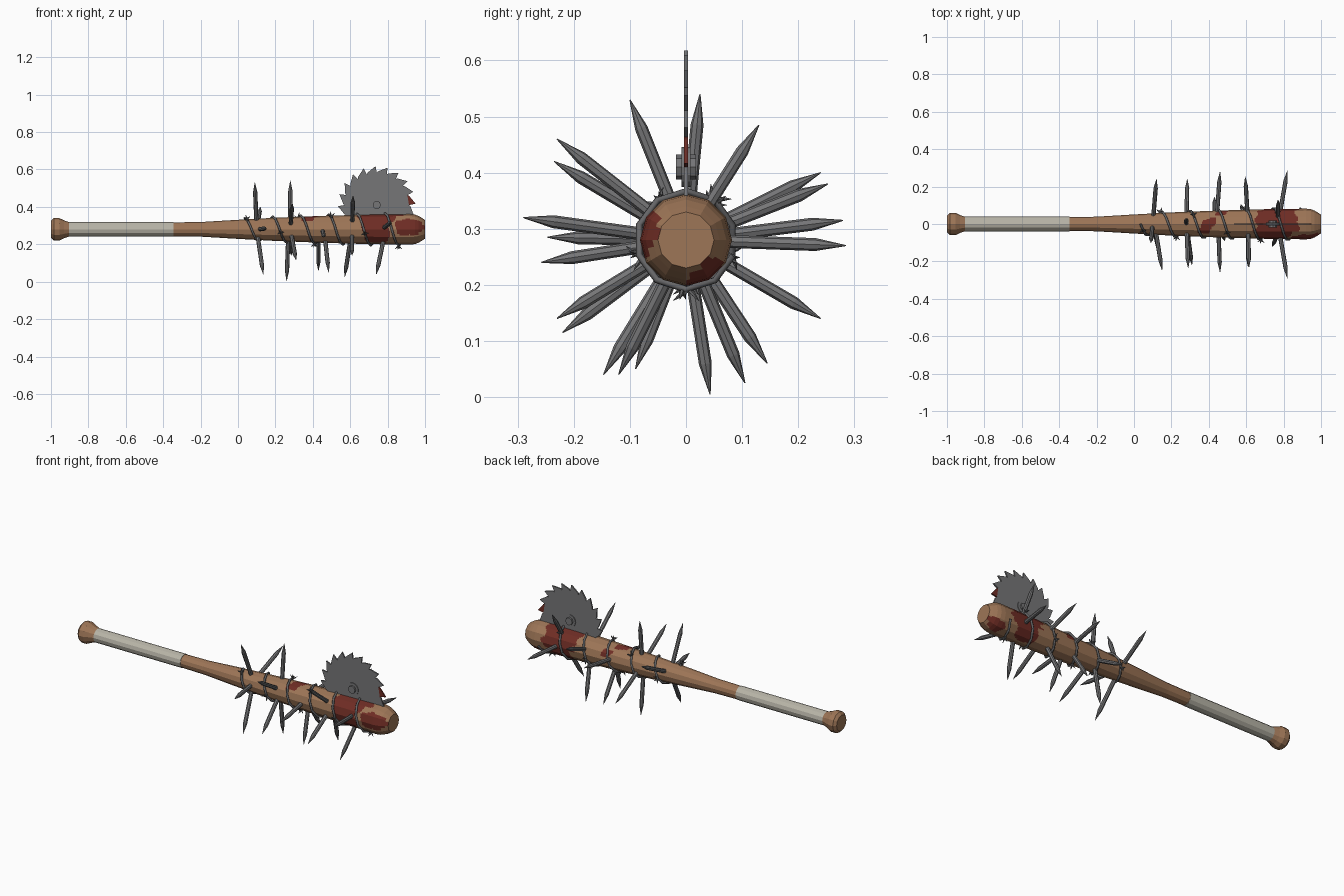
import bpy, bmesh, math
from mathutils import Vector

if "Cube" in bpy.data.objects:
    bpy.data.objects.remove(bpy.data.objects["Cube"])

AXIS_Z = 0.28


def material(name, rgb):
    m = bpy.data.materials.new(name)
    m.diffuse_color = (*rgb, 1)
    m.use_nodes = True
    m.node_tree.nodes["Principled BSDF"].inputs["Base Color"].default_value = m.diffuse_color
    return m


WOOD = material("wood", (0.34, 0.18, 0.095))
TAPE = material("grip_tape", (0.48, 0.46, 0.39))
RED = material("dark_red", (0.16, 0.026, 0.018))
STEEL = material("steel", (0.18, 0.18, 0.185))
WIRE = material("wire_steel", (0.13, 0.13, 0.135))


def finish(bm, name, mats):
    bmesh.ops.recalc_face_normals(bm, faces=bm.faces)
    me = bpy.data.meshes.new(name)
    bm.to_mesh(me)
    bm.free()
    for m in mats:
        me.materials.append(m)
    ob = bpy.data.objects.new(name, me)
    bpy.context.collection.objects.link(ob)
    return ob


def lathe(bm, profile, sides, split=1):
    """Revolve (x, radius) points about the x axis; split divides each flat side."""
    n = sides * split
    rings = []
    for x, r in profile:
        ring = []
        for i in range(n):
            k, f = divmod(i, split)
            a, b = (2 * math.pi * (k + j) / sides for j in (0, 1))
            f /= split
            y = r * (math.cos(a) * (1 - f) + math.cos(b) * f)
            z = r * (math.sin(a) * (1 - f) + math.sin(b) * f)
            ring.append(bm.verts.new((x, y, z + AXIS_Z)))
        rings.append(ring)
    for p, q in zip(rings, rings[1:]):
        for i in range(n):
            bm.faces.new((p[i], p[(i + 1) % n], q[(i + 1) % n], q[i]))
    bm.faces.new(rings[0])
    bm.faces.new(rings[-1])


# Bat barrel, radius growing along its length
BARREL = [(-0.35, 0.037), (-0.2, 0.039), (0.0, 0.051), (0.2, 0.062),
          (0.45, 0.072), (0.7, 0.079), (0.92, 0.082)]
TIP = [(0.945, 0.079), (0.965, 0.072), (0.985, 0.06), (1.0, 0.05)]


def bat_radius(x):
    for (x0, r0), (x1, r1) in zip(BARREL, BARREL[1:]):
        if x <= x1:
            return r0 + (r1 - r0) * (x - x0) / (x1 - x0)
    return BARREL[-1][1]


# Stains: centre x, angle (0 front, 90 top), half length, half angle
STAINS = [(0.74, 20, 0.075, 85), (0.76, 90, 0.115, 55), (0.77, 160, 0.10, 45),
          (0.76, -145, 0.07, 45), (0.92, 12, 0.075, 35), (0.95, -122, 0.05, 28),
          (0.39, 80, 0.035, 42), (0.47, 150, 0.03, 18)]


def stained(c):
    a = math.degrees(math.atan2(c.z - AXIS_Z, -c.y))
    for x0, a0, hx, ha in STAINS:
        da = (a - a0 + 180) % 360 - 180
        dx = c.x - x0 - (0.0007 * da if x0 < 0.5 else 0)
        wobble = 0.12 * math.sin(a * 0.13 + c.x * 20) + 0.1 * math.sin(c.x * 75 + a * 0.06)
        if abs(dx / hx) ** 3 + abs(da / ha) ** 3 < 1 + 2 * wobble:
            return True
    return False


STEPS = 96
bm = bmesh.new()
fine = [(0.32 + 0.6 * i / STEPS) for i in range(STEPS + 1)]
lathe(bm, [p for p in BARREL if p[0] < 0.32] + [(x, bat_radius(x)) for x in fine] + TIP, 12, 5)
for f in bm.faces:
    c = f.calc_center_median()
    f.material_index = int(len(f.verts) == 4 and c.x > 0.3 and stained(c))
finish(bm, "bat_barrel", [WOOD, RED])

# Taped grip and end knob
bm = bmesh.new()
lathe(bm, [(-0.905, 0.039), (-0.345, 0.039)], 12)
finish(bm, "grip", [TAPE])
bm = bmesh.new()
lathe(bm, [(-1.0, 0.045), (-0.985, 0.06), (-0.955, 0.06), (-0.93, 0.048), (-0.9, 0.038)], 12)
finish(bm, "knob", [WOOD])


def spike(bm, base, tip, radius, sides=8, point=0.055):
    """Round bar with a pointed end."""
    d = (tip - base).normalized()
    u = d.orthogonal().normalized()
    v = d.cross(u)
    rings = []
    for c, r in ((base, radius), (tip - d * point, radius), (tip, radius * 0.08)):
        rings.append([bm.verts.new(c + (u * math.cos(t) + v * math.sin(t)) * r)
                      for t in (2 * math.pi * i / sides for i in range(sides))])
    for p, q in zip(rings, rings[1:]):
        for i in range(sides):
            bm.faces.new((p[i], p[(i + 1) % sides], q[(i + 1) % sides], q[i]))
    bm.faces.new(rings[0])
    bm.faces.new(rings[-1])


# Nails: base x, then the tip position
NAILS = [
    (0.10, 0.09, -0.10, 0.53), (0.10, 0.12, 0.24, 0.40), (0.11, 0.15, -0.247, 0.285),
    (0.10, 0.135, -0.147, 0.04), (0.28, 0.28, 0.025, 0.54), (0.28, 0.285, 0.24, 0.14),
    (0.28, 0.31, -0.22, 0.115), (0.27, 0.26, 0.043, 0.005), (0.28, 0.29, -0.235, 0.42),
    (0.44, 0.46, 0.28, 0.315), (0.45, 0.46, -0.258, 0.24), (0.43, 0.43, 0.145, 0.06),
    (0.46, 0.485, -0.09, 0.05), (0.61, 0.595, 0.253, 0.38), (0.61, 0.615, -0.23, 0.46),
    (0.61, 0.61, -0.23, 0.14), (0.61, 0.57, 0.105, 0.025), (0.77, 0.82, 0.285, 0.27),
    (0.77, 0.82, -0.29, 0.32), (0.79, 0.74, -0.12, 0.04), (0.77, 0.77, 0.13, 0.485)]
bm = bmesh.new()
for bx, x, y, z in NAILS:
    spike(bm, Vector((bx, 0, AXIS_Z)), Vector((x, y, z)), 0.0115)
finish(bm, "nails", [STEEL])

# Barbed wire wound round the barrel
TURNS, PER_TURN = 5.75, 10
path = []
for i in range(int(TURNS * PER_TURN) + 1):
    t = i / PER_TURN
    x = 0.035 + 0.15 * t
    a = math.pi / 2 + 2 * math.pi * t
    r = bat_radius(x) + 0.007
    path.append(Vector((x, r * math.cos(a), AXIS_Z + r * math.sin(a))))
cu = bpy.data.curves.new("barbed_wire", 'CURVE')
cu.dimensions = '3D'
cu.bevel_depth = 0.0062
cu.bevel_resolution = 1
cu.use_fill_caps = True
sp = cu.splines.new('POLY')
sp.points.add(len(path) - 1)
for p, co in zip(sp.points, path):
    p.co = (*co, 1)
cu.materials.append(WIRE)
bpy.context.collection.objects.link(bpy.data.objects.new("barbed_wire", cu))

bm = bmesh.new()
for i in range(1, len(path) - 1, 6):
    c = path[i]
    out = Vector((0, c.y, c.z - AXIS_Z)).normalized()
    along = (path[i + 1] - path[i - 1]).normalized()
    side = out.cross(along)
    for s in (-1, 1):
        spike(bm, c - along * 0.006, c - along * 0.006 + out * 0.018 + side * s * 0.02, 0.004, 5, 0.015)
        spike(bm, c + along * 0.006, c + along * 0.024 * s + out * 0.02, 0.004, 5, 0.015)
finish(bm, "wire_barbs", [WIRE])

# Circular saw blade standing in the barrel
CX, CZ, TEETH = 0.742, 0.41, 20
bm = bmesh.new()


def blade_point(r, k, y):
    a = math.pi / 2 - 2 * math.pi * k / TEETH
    return bm.verts.new((CX + r * math.cos(a), y, CZ + r * math.sin(a)))


sides = []
for y in (-0.004, 0.004):
    sides.append([[blade_point(0.172, k, y), blade_point(0.18, k + 0.12, y),
                   blade_point(0.208, k + 0.9, y)] for k in range(TEETH)])
STAINED_TEETH = (4,)
for k in range(TEETH):
    nxt = (k + 1) % TEETH
    mat = int(k in STAINED_TEETH)
    for s in sides:
        f = bm.faces.new((*s[k], s[nxt][0]))
        f.material_index = mat
    a, b = ([*s[k], s[nxt][0]] for s in sides)
    for i in range(3):
        f = bm.faces.new((a[i], a[i + 1], b[i + 1], b[i]))
        f.material_index = mat
for s in sides:
    bm.faces.new([t[0] for t in s])
finish(bm, "saw_blade", [STEEL, RED])

# Washer and bolt through the blade
for name, r, depth, n in (("blade_washer", 0.036, 0.016, 16), ("blade_bolt", 0.022, 0.036, 8)):
    bpy.ops.mesh.primitive_cylinder_add(vertices=n, radius=r, depth=depth,
                                        location=(CX, 0, CZ), rotation=(math.pi / 2, 0, 0))
    bpy.context.object.name = name
    bpy.context.object.data.materials.append(STEEL)
